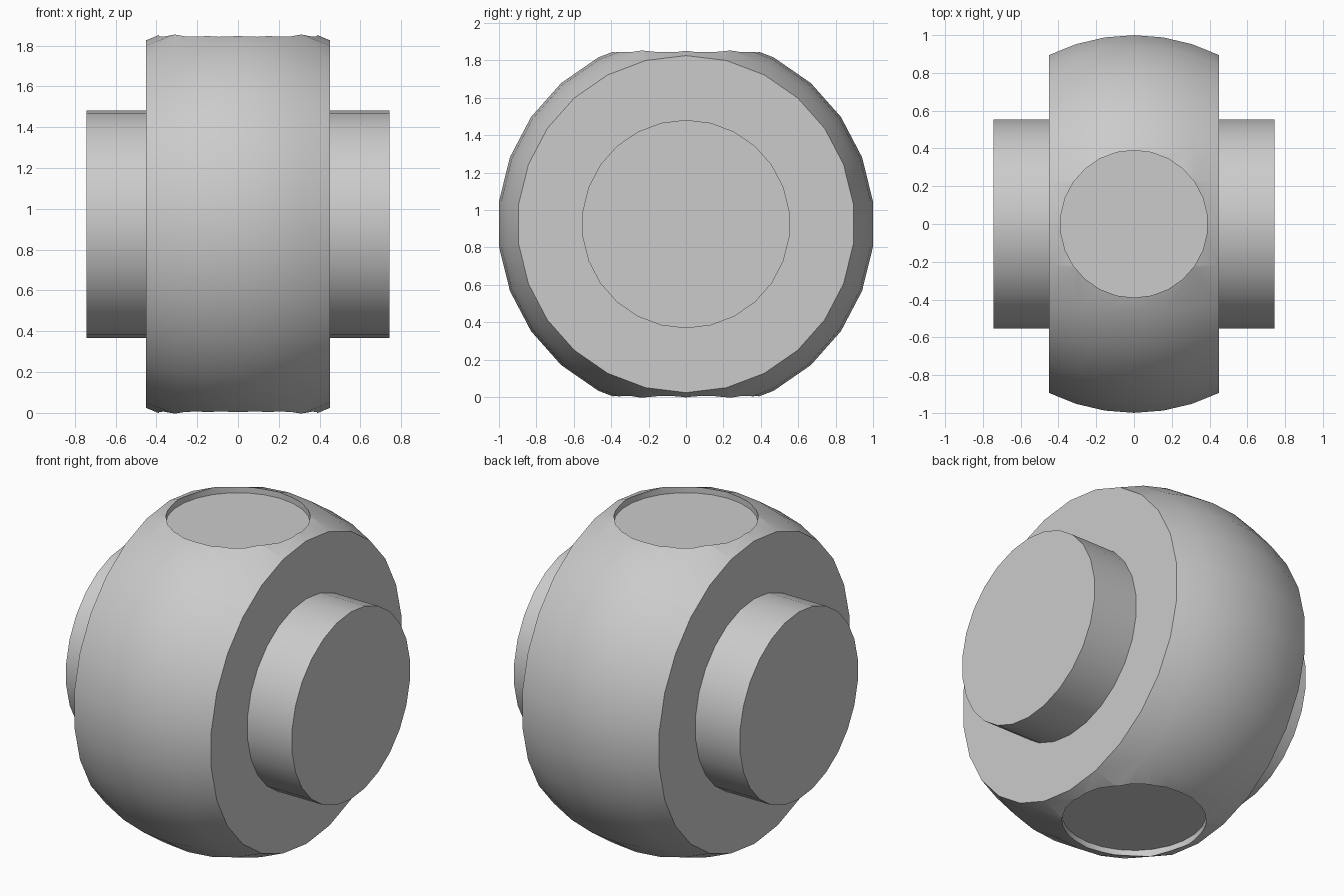
import bpy, bmesh
from math import sin, cos, asin, pi
from mathutils import Vector

cube = bpy.data.objects.get("Cube")
if cube:
    bpy.data.objects.remove(cube, do_unlink=True)

SIDES = 26
BALL_R = 1.007       # corner radius: flats then sit at y = +-1
FACE_X = 0.45        # flat sides of the ball
END_X = 0.743        # outer ends of the stubs
STUB_R = 0.557
RECESS_R = 0.39
FLOOR_Z = 0.885      # recess floor, from the ball centre
MID_Z = 0.925

grey = bpy.data.materials.new("light grey")
grey.use_nodes = True
colour = (0.6, 0.6, 0.6, 1)
grey.diffuse_color = colour
grey.node_tree.nodes["Principled BSDF"].inputs["Base Color"].default_value = colour


def lathe(name, profile, axis, start, centre):
    """Revolve (along, radius) points round an axis and close both ends."""
    axis, start = Vector(axis), Vector(start)
    side = axis.cross(start)
    bm = bmesh.new()
    rings = []
    for along, radius in profile:
        ring = []
        for i in range(SIDES):
            a = 2 * pi * i / SIDES
            spoke = start * cos(a) + side * sin(a)
            ring.append(bm.verts.new(axis * along + spoke * radius + Vector(centre)))
        rings.append(ring)
    for low, high in zip(rings, rings[1:]):
        for i in range(SIDES):
            j = (i + 1) % SIDES
            bm.faces.new((low[i], low[j], high[j], high[i]))
    bm.faces.new(rings[0])
    bm.faces.new(rings[-1])
    bmesh.ops.recalc_face_normals(bm, faces=bm.faces)
    mesh = bpy.data.meshes.new(name)
    bm.to_mesh(mesh)
    bm.free()
    mesh.materials.append(grey)
    obj = bpy.data.objects.new(name, mesh)
    bpy.context.collection.objects.link(obj)
    return obj


def select_only(obj):
    bpy.ops.object.select_all(action='DESELECT')
    obj.select_set(True)
    bpy.context.view_layer.objects.active = obj


X, Z = (1, 0, 0), (0, 0, 1)
middle = (0, 0, MID_Z)

# Ball body with flat sides
limit = asin(FACE_X / BALL_R)
arc = [(BALL_R * sin(limit * k / 3), BALL_R * cos(limit * k / 3)) for k in range(-3, 4)]
parts = [lathe("ball_body", arc, X, Z, middle)]
body = parts[0]

# Shallow round recesses in the top and bottom
for label, s in (("top", 1), ("bottom", -1)):
    cutter = lathe(label + "_recess_cutter",
                   [(s * FLOOR_Z, RECESS_R), (s * 1.2, RECESS_R)], Z, (0, 1, 0), middle)
    cutter.hide_render = True
    select_only(body)
    cut = body.modifiers.new(label + "_recess", 'BOOLEAN')
    cut.operation = 'DIFFERENCE'
    cut.solver = 'EXACT'
    cut.object = cutter
    bpy.ops.object.modifier_apply(modifier=cut.name)
    bpy.data.objects.remove(cutter, do_unlink=True)

# Side stubs
for label, s in (("left", 1), ("right", -1)):
    parts.append(lathe(label + "_stub",
                       [(s * (FACE_X - 0.02), STUB_R), (s * END_X, STUB_R)], X, Z, middle))

# Rounded walls smooth, rims sharp
for part in parts:
    select_only(part)
    bpy.ops.object.shade_smooth_by_angle(angle=0.5)
